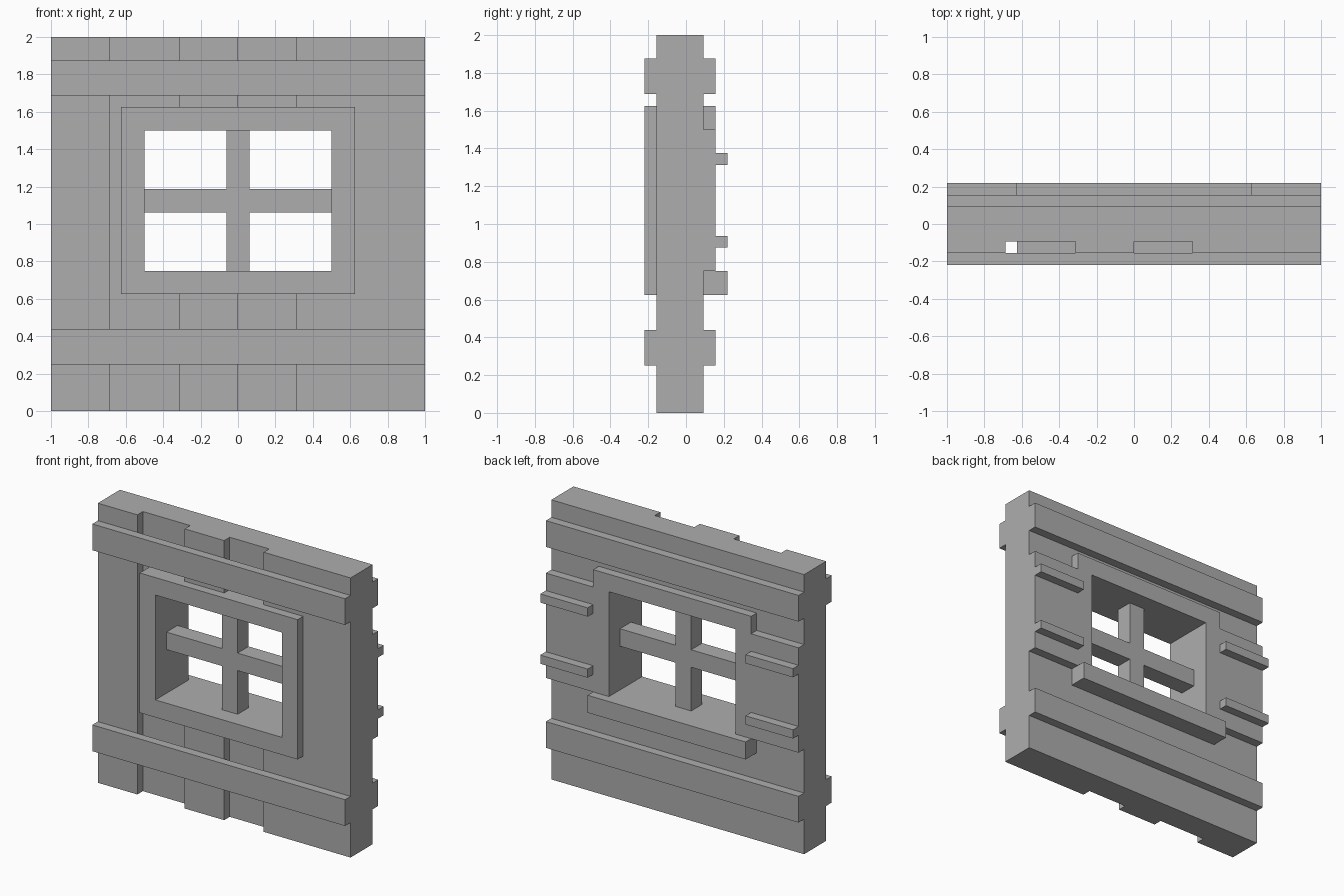
import bpy
import bmesh

default = bpy.data.objects.get("Cube")
if default:
    bpy.data.objects.remove(default, do_unlink=True)

U = 1 / 16  # modelling grid step

grey = bpy.data.materials.new("plain grey")
grey.use_nodes = True
colour = (0.42, 0.42, 0.42, 1)
grey.diffuse_color = colour
grey.node_tree.nodes["Principled BSDF"].inputs["Base Color"].default_value = colour

# Depth layers, front to back
FRONT, FACE, GROOVE = -3.5 * U, -2.5 * U, -1.5 * U
BACK, TRIM, PROUD = 1.5 * U, 2.5 * U, 3.5 * U


def prism(name, outline, axis, start, end):
    """Extrude a flat outline along y (outline in x, z) or z (outline in x, y)."""
    bm = bmesh.new()
    place = (lambda a, b: (a, start, b)) if axis == "y" else (lambda a, b: (a, b, start))
    step = (0, end - start, 0) if axis == "y" else (0, 0, end - start)
    face = bm.faces.new([bm.verts.new(place(a, b)) for a, b in outline])
    new = bmesh.ops.extrude_face_region(bm, geom=[face])["geom"]
    bmesh.ops.translate(bm, vec=step, verts=[v for v in new if isinstance(v, bmesh.types.BMVert)])
    bmesh.ops.recalc_face_normals(bm, faces=bm.faces)
    mesh = bpy.data.meshes.new(name)
    bm.to_mesh(mesh)
    bm.free()
    mesh.materials.append(grey)
    obj = bpy.data.objects.new(name, mesh)
    bpy.context.collection.objects.link(obj)
    return obj


def box(name, x0, x1, y0, y1, z0, z1):
    return prism(name, [(x0, z0), (x1, z0), (x1, z1), (x0, z1)], "y", y0, y1)


def cut_opening(obj):
    """Cut the window opening through an object."""
    cutter = box("opening_cutter", -0.5, 0.5, -1, 1, 0.75, 1.5)
    cutter.hide_render = True
    mod = obj.modifiers.new("opening", "BOOLEAN")
    mod.operation = "DIFFERENCE"
    mod.solver = "EXACT"
    mod.object = cutter
    bpy.context.view_layer.objects.active = obj
    bpy.ops.object.modifier_apply(modifier=mod.name)
    bpy.data.objects.remove(cutter, do_unlink=True)


# Wall: plan with two board grooves in the front face, extruded upward
plan = [(-1, BACK), (-1, FACE)]
for left, right in ((-11 * U, -5 * U), (0, 5 * U)):
    plan += [(left, FACE), (left, GROOVE), (right, GROOVE), (right, FACE)]
plan += [(1, FACE), (1, BACK)]
cut_opening(prism("plank_wall", plan, "z", 0, 2))

# Horizontal rails on both faces
for level, z in (("lower", 4 * U), ("upper", 27 * U)):
    box(level + "_front_rail", -1, 1, FRONT, FACE, z, z + 3 * U)
    box(level + "_back_rail", -1, 1, BACK, TRIM, z, z + 3 * U)

# Front window frame, filling the grooves behind it
cut_opening(box("window_frame", -10 * U, 10 * U, FRONT, GROOVE, 10 * U, 26 * U))

# Crossed window bars
box("upright_bar", -U, U, GROOVE, U / 2, 0.75, 1.5)
for side, x0, x1 in (("right", -0.5, -U), ("left", U, 0.5)):
    box(side + "_cross_bar", x0, x1, GROOVE, U / 2, 17 * U, 19 * U)

# Back lintel and projecting sill
box("back_lintel", -10 * U, 10 * U, BACK, TRIM, 1.5, 26 * U)
box("back_sill", -10 * U, 10 * U, BACK, PROUD, 10 * U, 0.75)

# Open shutters with two hinge straps each
for side, sign in (("left", 1), ("right", -1)):
    box(side + "_shutter", *sorted((sign * 0.5, sign)), BACK, TRIM, 0.75, 1.5)
    for level, z in (("lower", 14 * U), ("upper", 21 * U)):
        box(f"{side}_{level}_strap", *sorted((sign * 10 * U, sign)), TRIM, PROUD, z, z + U)
